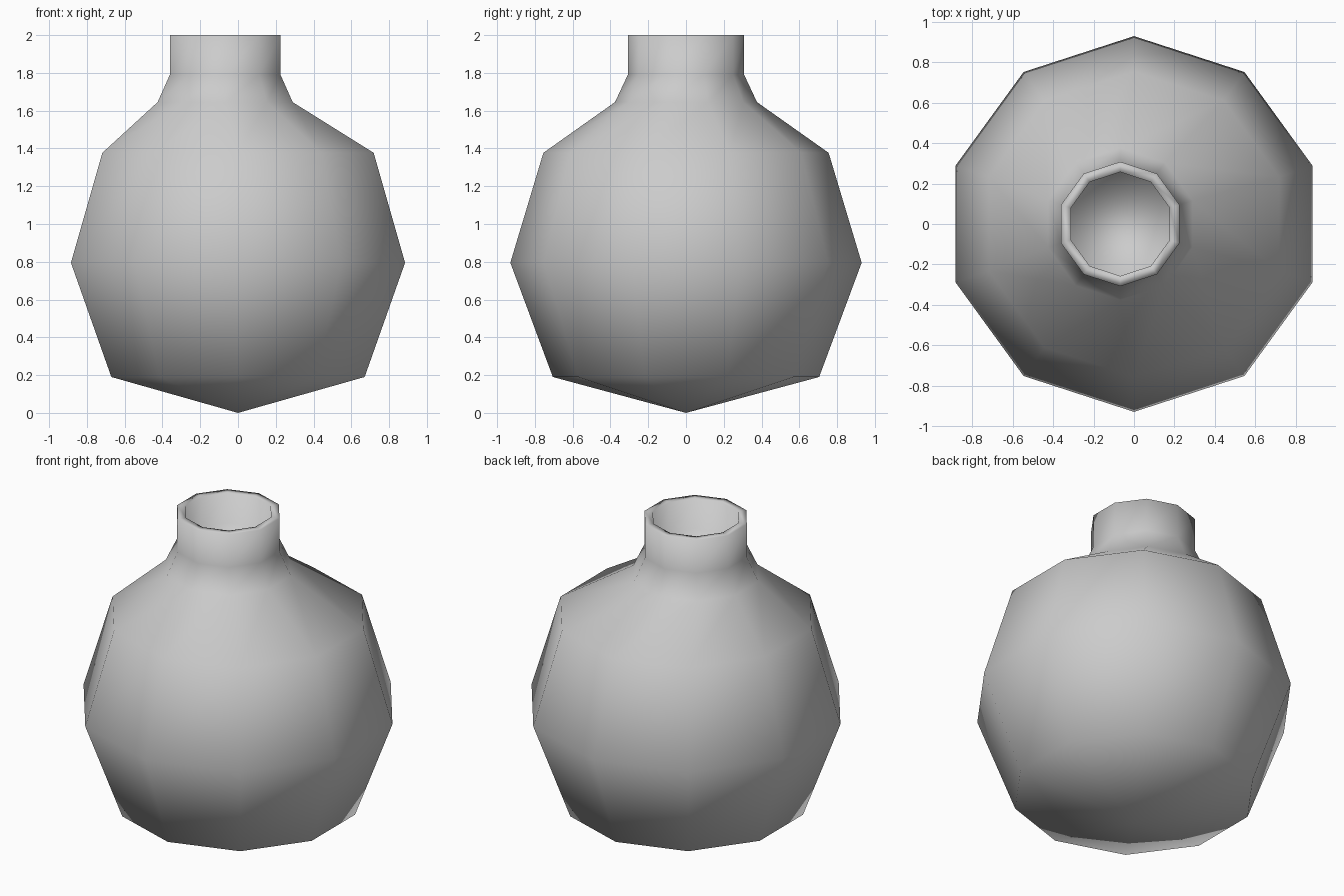
import bpy, bmesh, math

if "Cube" in bpy.data.objects:
    bpy.data.objects.remove(bpy.data.objects["Cube"])

SIDES = 10
NECK_X = -0.068  # neck sits slightly off the bulb axis

# (radius, z, centre x) from the bulb base up over the rim and down inside
RINGS = [
    (0.705, 0.19, 0), (0.93, 0.795, 0), (0.755, 1.377, 0),   # bulb
    (0.376, 1.645, NECK_X), (0.308, 1.79, NECK_X),           # shoulder
    (0.308, 2.0, NECK_X), (0.257, 2.0, NECK_X),              # neck and rim
    (0.257, 1.81, NECK_X),                                   # inner wall
]

bm = bmesh.new()


def add_ring(radius, z, cx):
    angles = [math.pi / 2 + i * math.tau / SIDES for i in range(SIDES)]
    return [bm.verts.new((cx + radius * math.cos(a), radius * math.sin(a), z)) for a in angles]


rings = [add_ring(*r) for r in RINGS]

# Walls between neighbouring rings
for low, high in zip(rings, rings[1:]):
    for i in range(SIDES):
        j = (i + 1) % SIDES
        bm.faces.new((low[i], low[j], high[j], high[i]))

# Pointed base
pole = bm.verts.new((0, 0, 0))
for i in range(SIDES):
    bm.faces.new((pole, rings[0][(i + 1) % SIDES], rings[0][i]))

# Flat floor inside the neck
bm.faces.new(rings[-1])

bmesh.ops.recalc_face_normals(bm, faces=bm.faces)
for f in bm.faces:
    f.smooth = True

mesh = bpy.data.meshes.new("flask")
bm.to_mesh(mesh)
bm.free()
flask = bpy.data.objects.new("flask", mesh)
bpy.context.collection.objects.link(flask)
